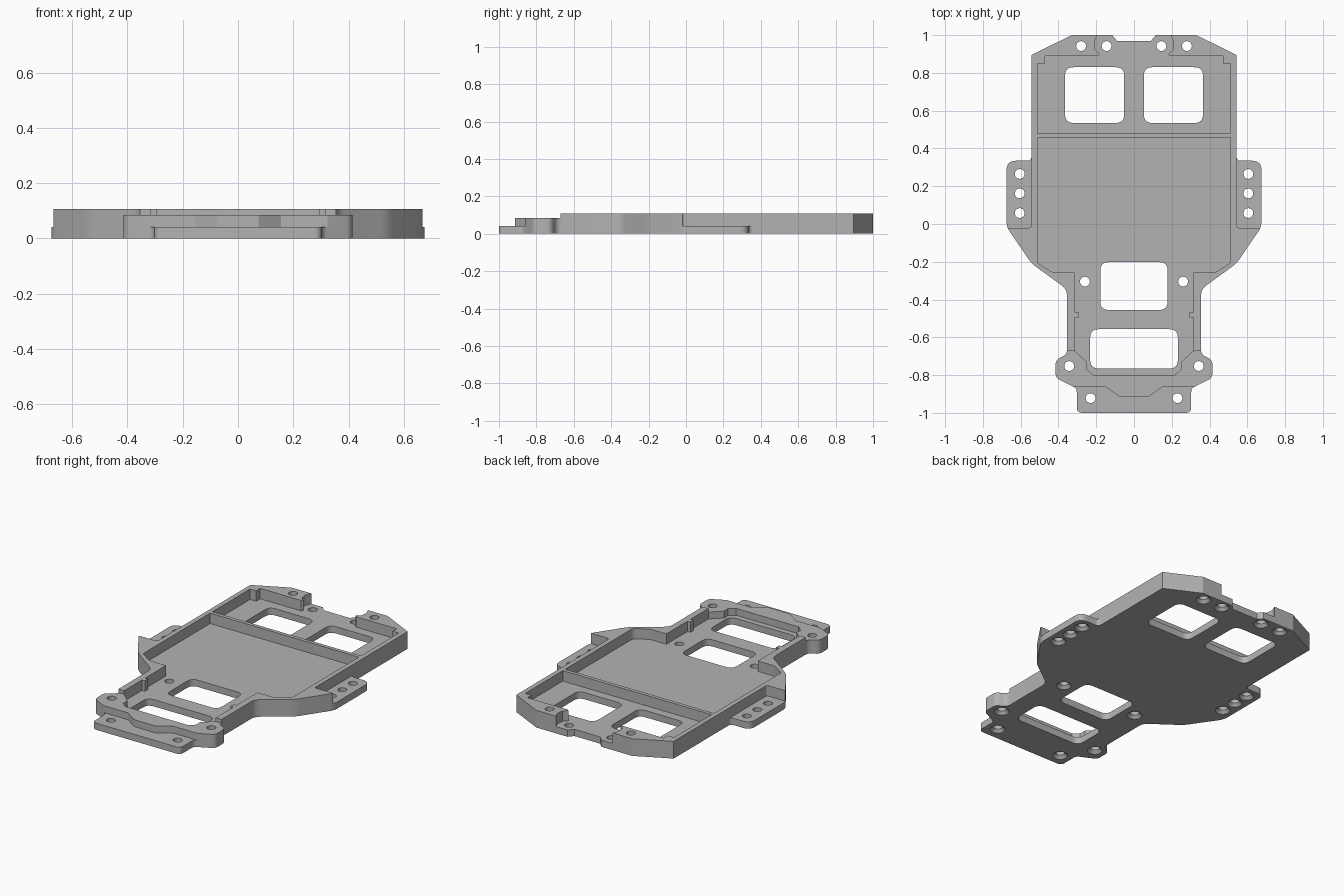
import bpy
import bmesh
import math
from mathutils import Vector

FLOOR, FRONT_TOP, TOP = 0.042, 0.085, 0.107

if "Cube" in bpy.data.objects:
    bpy.data.objects.remove(bpy.data.objects["Cube"])

grey = bpy.data.materials.new("plain grey")
grey.use_nodes = True
GREY = (0.45, 0.45, 0.45, 1)
grey.diffuse_color = GREY
grey.node_tree.nodes["Principled BSDF"].inputs["Base Color"].default_value = GREY


def fillet(points, steps=6):
    """Round each corner (x, y, length) with a small curve."""
    out = []
    for i, p in enumerate(points):
        c = Vector(p[:2])
        size = p[2] if len(p) > 2 else 0
        if not size:
            out.append(c)
            continue
        a = c + (Vector(points[i - 1][:2]) - c).normalized() * size
        b = c + (Vector(points[(i + 1) % len(points)][:2]) - c).normalized() * size
        for k in range(steps + 1):
            t = k / steps
            out.append(a * (1 - t) ** 2 + c * 2 * t * (1 - t) + b * t * t)
    return out


def flip(points):
    return [(-p[0], *p[1:]) for p in reversed(points)]


def loft(name, layers):
    """Closed solid through (z, outline) layers."""
    bm = bmesh.new()
    rings = [[bm.verts.new((p[0], p[1], z)) for p in pts] for z, pts in layers]
    bm.faces.new(rings[0])
    bm.faces.new(rings[-1])
    for low, high in zip(rings, rings[1:]):
        for i in range(len(low)):
            bm.faces.new((low[i - 1], low[i], high[i], high[i - 1]))
    bmesh.ops.recalc_face_normals(bm, faces=bm.faces)
    mesh = bpy.data.meshes.new(name)
    bm.to_mesh(mesh)
    bm.free()
    mesh.materials.append(grey)
    obj = bpy.data.objects.new(name, mesh)
    bpy.context.collection.objects.link(obj)
    return obj


def prism(name, points, z0, z1):
    pts = fillet(points)
    return loft(name, [(z0, pts), (z1, pts)])


def circle(x, y, r, n=24):
    return [(x + r * math.cos(math.tau * i / n), y + r * math.sin(math.tau * i / n))
            for i in range(n)]


# Full outline as a solid block
half = [(0.09, 0.97), (0.115, 1), (0.33, 1), (0.542, 0.895),
        (0.542, 0.335, 0.025), (0.675, 0.335, 0.05), (0.675, -0.015, 0.03),
        (0.542, -0.21, 0.03), (0.355, -0.345, 0.035), (0.355, -0.69, 0.025),
        (0.415, -0.72, 0.025), (0.415, -0.815, 0.025), (0.303, -0.87, 0.02),
        (0.303, -1, 0.03)]
body = prism("chassis_tray", half + flip(half), 0, TOP)
cutters = []


def symmetric_cut(name, points, z0):
    cutters.append(prism(name, points + flip(points), z0, 0.3))


# Main compartment
symmetric_cut("main_pocket", [
    (0.512, 0.457), (0.512, -0.205, 0.02), (0.43, -0.257, 0.015), (0.315, -0.257),
    (0.315, -0.465), (0.295, -0.465), (0.295, -0.495), (0.315, -0.495),
    (0.315, -0.67), (0.25, -0.73), (0.25, -0.77), (0.215, -0.80)], FLOOR)

# Rear compartment, open through the back wall
symmetric_cut("rear_pocket", [
    (0.195, 1.05), (0.195, 1), (0.21, 0.965), (0.205, 0.92), (0.18, 0.90),
    (0.19, 0.89), (0.47, 0.89), (0.47, 0.85), (0.512, 0.85), (0.512, 0.48)], FLOOR)

# Lower front ledge and reduced front wall height
symmetric_cut("front_ledge", [
    (0.075, -0.915), (0.155, -0.86), (0.5, -0.86), (0.5, -1.1)], FLOOR)
symmetric_cut("front_wall_step", [(0.5, -0.67), (0.5, -1.1)], FRONT_TOP)

# Side mounting ears
ear = [(0.542, 0.36), (0.542, -0.02, 0.015), (0.8, -0.02), (0.8, 0.36)]
cutters.append(prism("left_ear_cut", ear, FLOOR, 0.3))
cutters.append(prism("right_ear_cut", flip(ear), FLOOR, 0.3))

# Floor windows: left, right, front, back
for x0, x1, y0, y1 in [(0.052, 0.365, 0.535, 0.83), (-0.365, -0.052, 0.535, 0.83),
                       (-0.178, 0.178, -0.455, -0.202), (-0.232, 0.232, -0.765, -0.557)]:
    r = 0.045
    cutters.append(prism("window_cut", [(x0, y0, r), (x1, y0, r), (x1, y1, r), (x0, y1, r)],
                         -0.1, 0.3))

# Screw holes, countersunk from below
for x, y in [(0.145, 0.942), (0.28, 0.942), (0.605, 0.265), (0.605, 0.162),
             (0.605, 0.058), (0.26, -0.305), (0.343, -0.752), (0.23, -0.922)]:
    for s in (1, -1):
        cutters.append(loft("screw_hole_cut", [
            (-0.01, circle(x * s, y, 0.052)), (0.018, circle(x * s, y, 0.026)),
            (0.3, circle(x * s, y, 0.026))]))

# Carve everything out of the block
bpy.context.view_layer.objects.active = body
for cutter in cutters:
    mod = body.modifiers.new("cut", "BOOLEAN")
    mod.operation = "DIFFERENCE"
    mod.solver = "EXACT"
    mod.object = cutter
    bpy.ops.object.modifier_apply(modifier=mod.name)
    bpy.data.objects.remove(cutter)

# Smooth rounded corners, sharp edges elsewhere
for obj in bpy.context.selected_objects:
    obj.select_set(False)
body.select_set(True)
bpy.ops.object.shade_smooth_by_angle(angle=math.radians(25))
